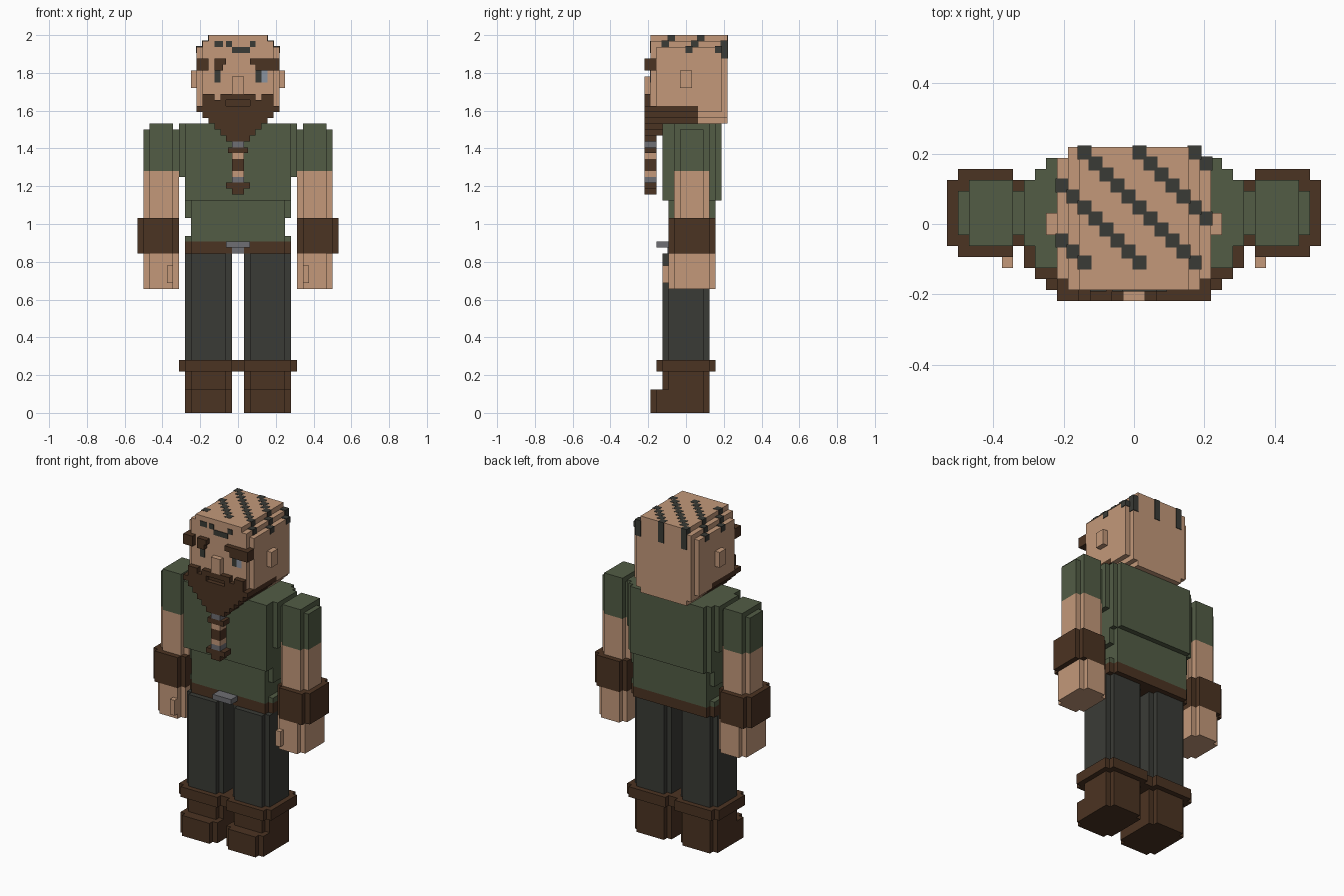
import bpy
import bmesh

UNIT = 1 / 32      # edge of one cube of the blocky figure
LIFT = 0.12        # thickness of painted plates, in cubes

if "Cube" in bpy.data.objects:
    bpy.data.objects.remove(bpy.data.objects["Cube"], do_unlink=True)


def material(name, hex_colour):
    channels = [int(hex_colour[i:i + 2], 16) / 255 for i in (0, 2, 4)]
    linear = [c / 12.92 if c < 0.04 else ((c + 0.055) / 1.055) ** 2.4 for c in channels]
    mat = bpy.data.materials.new(name)
    mat.use_nodes = True
    mat.diffuse_color = (*linear, 1)
    mat.node_tree.nodes["Principled BSDF"].inputs["Base Color"].default_value = (*linear, 1)
    return mat


skin = material("skin", "C3997A")
green = material("shirt green", "525C45")
brown = material("leather brown", "4B3322")
charcoal = material("charcoal", "3A3B36")
grey = material("metal grey", "6E6E73")
eye_grey = material("eye grey", "8A93A0")


def prism(bm, outline, bottom, top):
    """Extrude a plan outline from bottom to top."""
    base = bm.faces.new([bm.verts.new((x, y, bottom)) for x, y in outline])
    side = bmesh.ops.extrude_face_region(bm, geom=[base], use_keep_orig=True)
    moved = [v for v in side["geom"] if isinstance(v, bmesh.types.BMVert)]
    bmesh.ops.translate(bm, verts=moved, vec=(0, 0, top - bottom))


def block(x0, x1, y0, y1, z0, z1):
    return [(x0, y0), (x1, y0), (x1, y1), (x0, y1)], z0, z1


def notched(x0, x1, y0, y1, z0, z1):
    """Block whose four upright corners are stepped in by one cube."""
    a, b, c, d = x0 + 1, x1 - 1, y0 + 1, y1 - 1
    return [(a, y0), (b, y0), (b, c), (x1, c), (x1, d), (b, d),
            (b, y1), (a, y1), (a, d), (x0, d), (x0, c), (a, c)], z0, z1


def wide(half, y0, y1, z0, z1):
    return block(-half, half, y0, y1, z0, z1)


def part(name, mat, *solids, sign=1):
    bm = bmesh.new()
    for solid in solids:
        prism(bm, *solid)
    bmesh.ops.scale(bm, vec=(sign * UNIT, UNIT, UNIT), verts=bm.verts)
    bmesh.ops.recalc_face_normals(bm, faces=bm.faces)
    mesh = bpy.data.meshes.new(name)
    bm.to_mesh(mesh)
    bm.free()
    mesh.materials.append(mat)
    obj = bpy.data.objects.new(name, mesh)
    bpy.context.collection.objects.link(obj)
    return obj


def pair(name, mat, *solids):
    part("left_" + name, mat, *solids)
    part("right_" + name, mat, *solids, sign=-1)


# Legs and boots
pair("trouser_leg", charcoal, notched(1, 9, -4, 4, 9, 27))
pair("boot", brown, notched(1, 9, -4, 4, 4, 7), notched(1, 9, -6, 4, 0, 4))
pair("boot_cuff", brown, notched(0, 10, -5, 5, 7, 9))

# Belt and buckle
part("belt", brown, notched(-9, 9, -3, 5, 27, 29))
part("buckle", grey, wide(2, -5, -3, 28, 29), wide(1, -3 - LIFT, -3, 27, 28))

# Shirt
part("shirt_waist", green, notched(-9, 9, -3, 5, 29, 30), wide(8, -3, 5, 30, 33),
     notched(-9, 9, -3, 5, 33, 36))
part("shirt_chest", green, notched(-9, 9, -4, 6, 36, 49), wide(9, -4, 5, 36, 49),
     wide(10, -2, 4, 40, 49))

# Arms
pair("sleeve", green, notched(10, 16, -2, 4, 41, 48), block(11, 15, -2, 4, 48, 49))
pair("forearm", skin, notched(10, 16, -2, 4, 33, 41))
pair("wristband", brown, notched(10, 17, -3, 5, 27, 33))
pair("hand", skin, notched(10, 16, -3, 5, 21, 27))
pair("thumb", skin, block(11, 12, -4, -3, 22, 25))

# Head with stepped sides
part("head", skin, wide(5, -6, 7, 51, 64), wide(6, -6, 7, 51, 63), wide(7, -5, 6, 52, 62))
part("nape", skin, *[wide(z - 44, 2, 7 - (z == 51), z, z + 1) for z in (49, 50, 51)])
pair("ear", skin, block(7, 8, -1, 1, 55, 58))
part("nose", skin, wide(1, -7, -6, 54, 57))

# Beard: jaw strips, tapering front, moustache
part("jaw_beard", brown, *[wide(z - 44, -6 + (z == 51), 2, z, z + 1) for z in (49, 50, 51)])
part("beard", brown, wide(7, -7, -5, 51, 52),
     *[wide(z - 44, -7, -4, z, z + 1) for z in range(47, 51)],
     wide(2, -7, -5, 46, 47))
part("moustache", brown, wide(3, -7, -6, 53, 54), wide(2, -6 - LIFT, -6, 52, 53))
pair("whisker", brown, block(2, 6, -7, -6, 52, 53), block(4, 6, -7, -6, 53, 54))

# Braid of stacked pieces, listed downwards as (name, colour, half width, height)
level = 46
for name, mat, half, height in (
        ("upper_ring", grey, 1, 1), ("bead", brown, 1.7, 1), ("upper_band", skin, 1, 1),
        ("middle", brown, 1, 2), ("lower_band", skin, 1, 1), ("lower_ring", grey, 1, 1),
        ("tuft", brown, 2, 1), ("tip", brown, 1, 1)):
    part("braid_" + name, mat, wide(half, -7, -5, level - height, level))
    level -= height

# Brows, the right one split by a scar
part("left_brow", brown, block(2, 7, -7, -6, 59, 60), block(3, 7, -7, -6, 58, 59),
     block(6, 7, -6, -5, 58, 60))
part("right_brow", brown, block(-7, -5, -7, -6, 58, 60), block(-4, -2, -7, -6, 59, 60),
     block(-4, -2.5, -7, -6, 58, 59), block(-7, -6, -6, -5, 58, 60))


def face_plate(x0, x1, z0, z1):
    return block(x0, x1, -6 - LIFT, -6, z0, z1)


# Eyes and forehead marks
pair("pupil", charcoal, face_plate(3, 4, 56, 58))
part("left_iris", eye_grey, face_plate(4, 5, 56, 58))
part("forehead_mark", charcoal, face_plate(-4, -2.5, 62, 63), face_plate(-2, -1, 62, 63),
     face_plate(-1, 2, 61, 62), face_plate(2, 3, 62, 63))

# Diagonal scalp stripes following the stepped crown, running down the back
stripes = []
for x in range(-7, 7):
    for y in range(-4, 7):
        if (x + y - 1) % 5 or (y == 6 and x in (-7, 6)):
            continue
        top = 64 - max(0, abs(x + 0.5) - 4.5)
        low = 60 if y == 6 else top - 1
        stripes.append(block(x - LIFT, x + 1 + LIFT, y - LIFT, y + 1 + LIFT,
                             low, top + (LIFT if top < 64 else 0.05)))
part("scalp_stripes", charcoal, *stripes)
